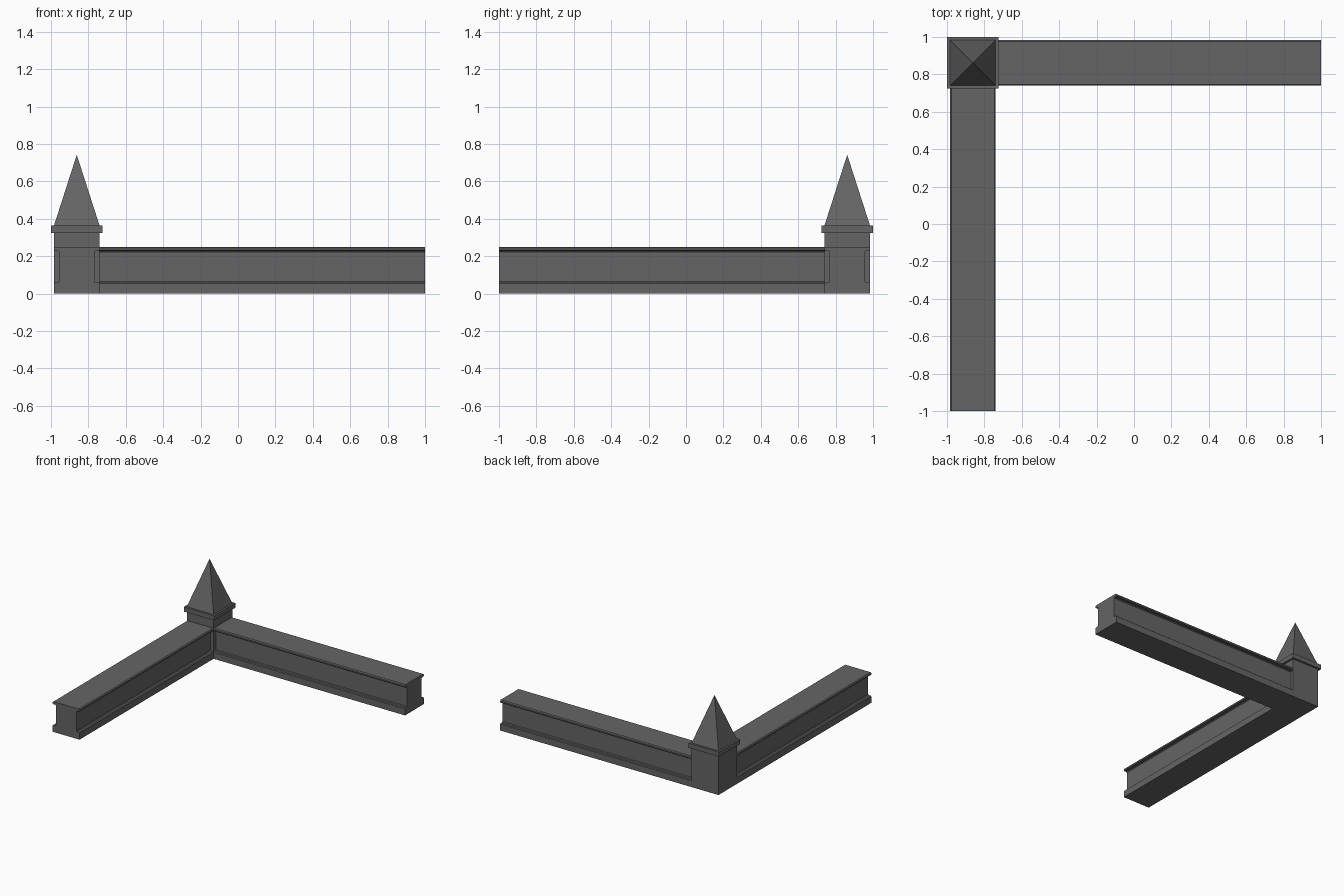
import bpy, bmesh
from mathutils import Matrix, Vector

if "Cube" in bpy.data.objects:
    bpy.data.objects.remove(bpy.data.objects["Cube"])

stone = bpy.data.materials.new("dark_grey")
stone.diffuse_color = (0.13, 0.13, 0.13, 1)
stone.use_nodes = True
stone.node_tree.nodes["Principled BSDF"].inputs["Base Color"].default_value = stone.diffuse_color

C = 0.862   # post centre distance from the middle
H = 0.122   # half width of walls and post


def finish(name, bm):
    bmesh.ops.recalc_face_normals(bm, faces=bm.faces)
    me = bpy.data.meshes.new(name)
    bm.to_mesh(me)
    bm.free()
    me.materials.append(stone)
    ob = bpy.data.objects.new(name, me)
    bpy.context.collection.objects.link(ob)


def box(name, half, z0, z1):
    bm = bmesh.new()
    bmesh.ops.create_cube(bm, size=1, matrix=Matrix.Translation((-C, C, (z0 + z1) / 2))
                          @ Matrix.Diagonal((2 * half, 2 * half, z1 - z0, 1)))
    finish(name, bm)


# Half section of the wall: plinth, recessed web, coping
half_section = [(H, 0), (H, 0.053), (0.116, 0.058), (0.099, 0.058), (0.094, 0.064),
                (0.094, 0.222), (0.099, 0.228), (0.118, 0.228), (H, 0.232),
                (H, 0.243), (0.115, 0.25)]
section = half_section + [(-u, z) for u, z in reversed(half_section)]


def wall(name, place, run):
    bm = bmesh.new()
    face = bm.faces.new([bm.verts.new(place(u, z)) for u, z in section])
    ext = bmesh.ops.extrude_face_region(bm, geom=[face], use_keep_orig=True)
    bmesh.ops.translate(bm, vec=Vector(run),
                        verts=[g for g in ext["geom"] if isinstance(g, bmesh.types.BMVert)])
    finish(name, bm)


# Two wall arms running away from the corner post
length = 1 + C - H
wall("back_wall", lambda u, z: (H - C, C + u, z), (length, 0, 0))
wall("left_wall", lambda u, z: (-C + u, C - H, z), (0, -length, 0))

# Corner post with overhanging cap
box("corner_post", H, 0, 0.325)
box("post_cap", 0.138, 0.325, 0.363)

# Pyramid spire
bm = bmesh.new()
base = [bm.verts.new((-C + sx * H, C + sy * H, 0.363))
        for sx, sy in ((-1, -1), (1, -1), (1, 1), (-1, 1))]
tip = bm.verts.new((-C, C, 0.742))
bm.faces.new(base[::-1])
for i in range(4):
    bm.faces.new((base[i], base[(i + 1) % 4], tip))
finish("spire", bm)
